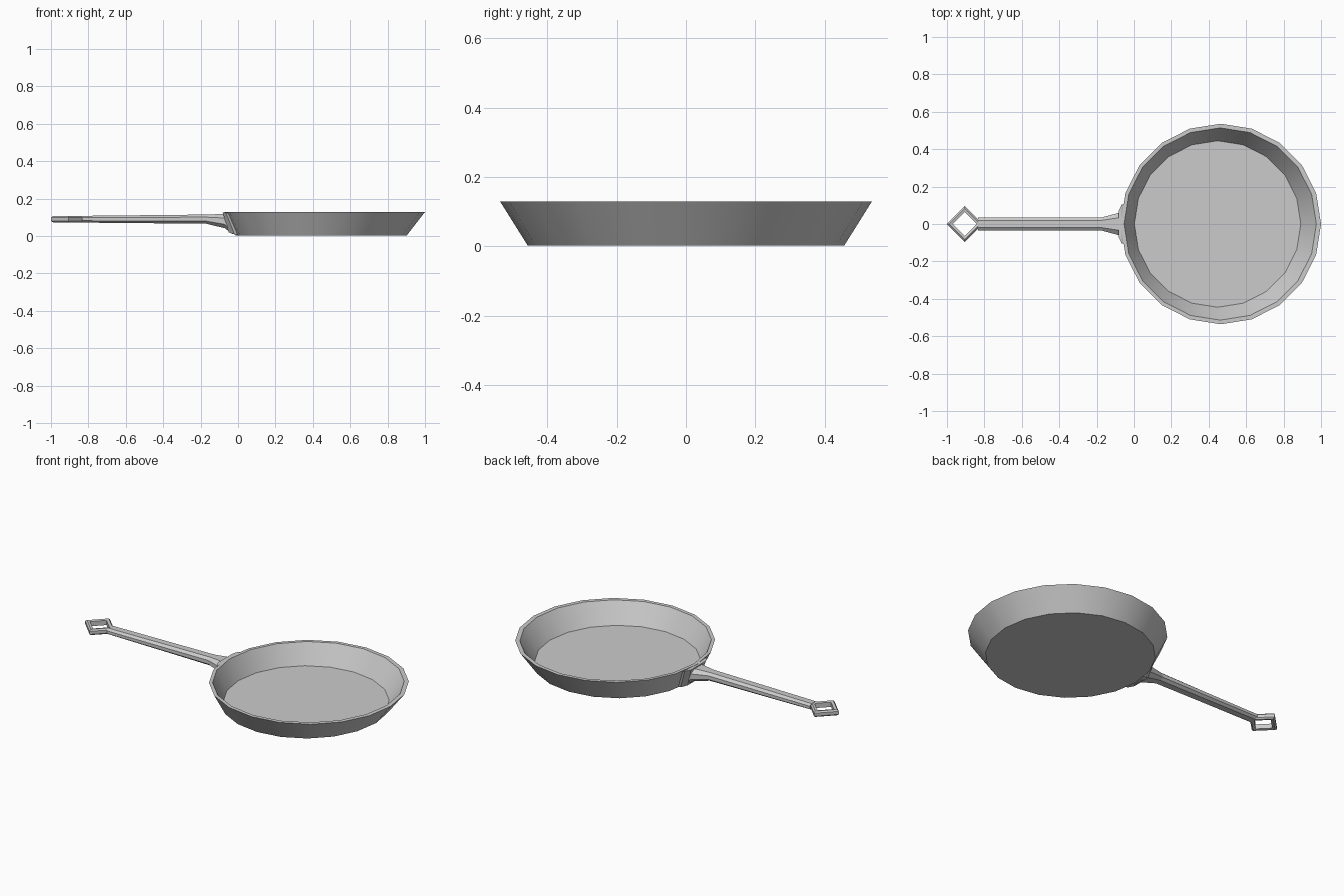
import bpy
import bmesh
from math import cos, sin, pi

if "Cube" in bpy.data.objects:
    bpy.data.objects.remove(bpy.data.objects["Cube"])


def loft(name, rings, cap_ends=True, closed=False):
    """Skin a list of equal-length point loops into one flat-faced mesh."""
    bm = bmesh.new()
    loops = [[bm.verts.new(p) for p in ring] for ring in rings]
    pairs = list(zip(loops, loops[1:]))
    if closed:
        pairs.append((loops[-1], loops[0]))
    for a, b in pairs:
        n = len(a)
        for i in range(n):
            j = (i + 1) % n
            bm.faces.new((a[i], a[j], b[j], b[i]))
    if cap_ends and not closed:
        bm.faces.new(loops[0])
        bm.faces.new(loops[-1])
    bmesh.ops.recalc_face_normals(bm, faces=bm.faces)
    mesh = bpy.data.meshes.new(name)
    bm.to_mesh(mesh)
    bm.free()
    obj = bpy.data.objects.new(name, mesh)
    bpy.context.collection.objects.link(obj)
    return obj


def circle(cx, r, z, n):
    return [(cx + r * cos(2 * pi * i / n), r * sin(2 * pi * i / n), z) for i in range(n)]


# Pan body: 20-sided flared bowl with a thin wall and flat floor
pan = loft("pan_body", [
    circle(0.445, 0.457, 0.003, 20),
    circle(0.464, 0.536, 0.129, 20),
    circle(0.461, 0.514, 0.129, 20),
    circle(0.447, 0.445, 0.014, 20),
])
pan.data.polygons.foreach_set("use_smooth", [len(p.vertices) == 4 for p in pan.data.polygons])
bpy.context.view_layer.objects.active = pan
pan.select_set(True)
bpy.ops.object.shade_smooth_by_angle(angle=pi / 6)


# Handle: chamfered bar that flares into a plate lying on the sloped wall
def section(x_top, z_top, x_bot, z_bot, w):
    outline = [(0.55, 1), (1, 0.72), (1, 0.28), (0.55, 0),
               (-0.55, 0), (-1, 0.28), (-1, 0.72), (-0.55, 1)]
    return [(x_bot + (x_top - x_bot) * t, w * s, z_bot + (z_top - z_bot) * t)
            for s, t in outline]


loft("handle", [
    section(-0.835, 0.108, -0.835, 0.072, 0.034),
    section(-0.17, 0.115, -0.17, 0.066, 0.036),
    section(-0.085, 0.118, -0.07, 0.042, 0.06),
    section(-0.05, 0.120, -0.03, 0.010, 0.068),
])

# Mounting plate: thin pad wider at the top, following the wall
loft("handle_mount", [
    [(-0.082, 0.07, 0.126), (-0.082, -0.07, 0.126), (-0.05, -0.055, 0.02), (-0.05, 0.055, 0.02)],
    [(-0.066, 0.105, 0.127), (-0.066, -0.105, 0.127), (-0.018, -0.075, 0.008), (-0.018, 0.075, 0.008)],
    [(-0.05, 0.105, 0.120), (-0.05, -0.105, 0.120), (0.0, -0.075, 0.008), (0.0, 0.075, 0.008)],
])

# Hanging loop: diamond ring with chamfered outer and inner edges
profile = [(0.095, 0.081), (0.095, 0.099), (0.084, 0.107),
           (0.063, 0.104), (0.063, 0.076), (0.084, 0.073)]
loft("hanging_loop", [circle(-0.905, r, z, 4) for r, z in profile], closed=True)
